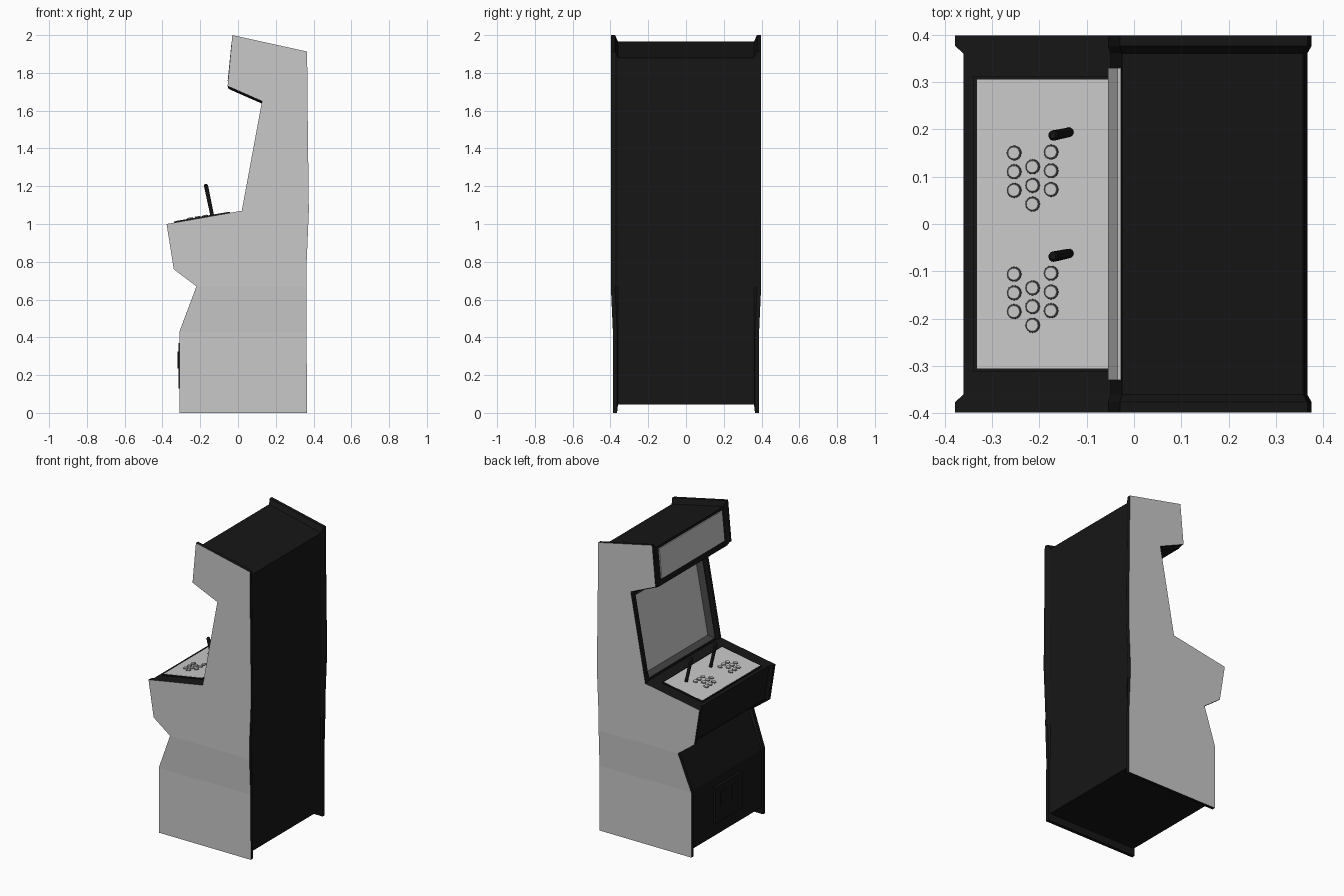
import bpy, bmesh, math
from mathutils import Matrix, Vector

if "Cube" in bpy.data.objects:
    bpy.data.objects.remove(bpy.data.objects["Cube"])


def material(name, v):
    m = bpy.data.materials.new(name)
    m.diffuse_color = (v, v, v, 1)
    m.use_nodes = True
    m.node_tree.nodes["Principled BSDF"].inputs["Base Color"].default_value = m.diffuse_color
    return m


BLACK = material("black", 0.008)
GREY = material("light grey", 0.58)
DARK = material("dark grey", 0.06)


def finish(bm, name, *mats):
    bmesh.ops.recalc_face_normals(bm, faces=bm.faces[:])
    me = bpy.data.meshes.new(name)
    bm.to_mesh(me)
    bm.free()
    ob = bpy.data.objects.new(name, me)
    bpy.context.collection.objects.link(ob)
    for m in mats:
        me.materials.append(m)
    return ob


def loft(bm, rings):
    """Closed solid through a series of (y, outline) rings."""
    loops = [[bm.verts.new((x, y, z)) for x, z in pts] for y, pts in rings]
    n = len(loops[0])
    for a, b in zip(loops, loops[1:]):
        for i in range(n):
            j = (i + 1) % n
            bm.faces.new((a[i], a[j], b[j], b[i]))
    bm.faces.new(loops[0])
    bm.faces.new(loops[-1])


def box(name, centre, size, tilt, mat):
    bm = bmesh.new()
    mtx = (Matrix.Translation(centre) @ Matrix.Rotation(tilt, 4, 'Y')
           @ Matrix.Diagonal((*size, 1)))
    bmesh.ops.create_cube(bm, size=1, matrix=mtx)
    return finish(bm, name, mat)


def rod(name, a, b, r1, r2, mat, sides=16):
    a, b = Vector(a), Vector(b)
    bm = bmesh.new()
    mtx = Matrix.Translation((a + b) / 2) @ (b - a).to_track_quat('Z', 'Y').to_matrix().to_4x4()
    bmesh.ops.create_cone(bm, cap_ends=True, segments=sides, radius1=r1, radius2=r2,
                          depth=(b - a).length, matrix=mtx)
    return finish(bm, name, mat)


# Matching outlines (x, z) of the side panels and the narrower body
OUTER = [(-.03, 2.0), (.366, 1.913), (.368, 1.65), (.375, 1.07), (.362, .76), (.365, 0),
         (-.31, 0), (-.31, .43), (-.22, .67), (-.34, .76), (-.378, 1.0),
         (.02, 1.07), (.127, 1.65), (-.055, 1.73)]
INNER = [(-.025, 1.967), (.357, 1.88), (.36, 1.65), (.366, 1.07), (.354, .76), (.356, .045),
         (-.30, .045), (-.30, .43), (-.205, .67), (-.325, .772), (-.36, 1.003),
         (.027, 1.07), (.132, 1.635), (-.05, 1.715)]

# Body with a recessed screen and bezel
bm = bmesh.new()
loft(bm, [(-.362, INNER), (.362, INNER)])
bmesh.ops.recalc_face_normals(bm, faces=bm.faces[:])
screen = min(bm.faces, key=lambda f: (f.calc_center_median() - Vector((.08, 0, 1.352))).length)
bmesh.ops.inset_individual(bm, faces=[screen], thickness=.022, depth=0)
bezel = bmesh.ops.inset_individual(bm, faces=[screen], thickness=.038, depth=-.03)["faces"]
for f in bezel:
    f.material_index = 1
screen.material_index = 2
finish(bm, "cabinet_body", BLACK, DARK, GREY)

# Side panels: chamfered inner edge, slightly narrower at the foot
for side, s in (("left", 1), ("right", -1)):
    bm = bmesh.new()
    loft(bm, [(s * .36, INNER), (s * .376, OUTER), (s * .398, OUTER)])
    for z in (.43, .67):
        bmesh.ops.bisect_plane(bm, geom=bm.verts[:] + bm.edges[:] + bm.faces[:],
                               plane_co=(0, 0, z), plane_no=(0, 0, 1))
    for v in bm.verts:
        if abs(v.co.y) > .37:
            v.co.y -= s * .011 * max(0, min(1, (.67 - v.co.z) / .24))
    # only the outside is grey, the edges and chamfers are black
    bm.normal_update()
    for f in bm.faces:
        if min(abs(v.co.y) for v in f.verts) > .38 and abs(f.normal.y) > .9:
            f.material_index = 1
    finish(bm, side + "_side_panel", BLACK, GREY)

# Marquee plate
box("marquee_panel", (-.041, 0, 1.855), (.008, .66, .195), math.atan2(.025, .252), GREY)

# Coin door with two small plates
box("coin_door", (-.306, 0, .25), (.02, .28, .24), 0, BLACK)
for i, y in enumerate((-.06, .06)):
    box(f"coin_slot_{i}", (-.317, y, .28), (.005, .06, .09), 0, BLACK)

# Control plate along the sloping deck
SLOPE = math.atan2(.067, .387)
UP = Vector((-math.sin(SLOPE), 0, math.cos(SLOPE)))


def deck(x, y, h=0.0):
    return Vector((x, y, 1.003 + (x + .36) * math.tan(SLOPE))) + UP * h


box("control_plate_edge", deck(-.19, 0, .002), (.30, .625, .009), -SLOPE, BLACK)
box("control_plate", deck(-.19, 0, .005), (.285, .61, .005), -SLOPE, GREY)

# Two sets of nine buttons and a leaning stick each
for p, off in enumerate((0, -.256)):
    for c, (x, y0) in enumerate(((-.252, .15), (-.213, .121), (-.174, .152))):
        for r in range(3):
            y = y0 - r * .0395 + off
            tag = f"{p}_{c}_{r}"
            rod("button_rim_" + tag, deck(x, y, .004), deck(x, y, .0095), .0165, .0155, DARK)
            rod("button_" + tag, deck(x, y, .005), deck(x, y, .013), .0145, .0125, GREY)
    rod(f"joystick_{p}", deck(-.136, .194 + off, .003), (-.17, .187 + off, 1.205),
        .010, .011, BLACK, 12)
    rod(f"joystick_tip_{p}", (-.17, .187 + off, 1.204), (-.1715, .187 + off, 1.212),
        .011, .006, BLACK, 12)
